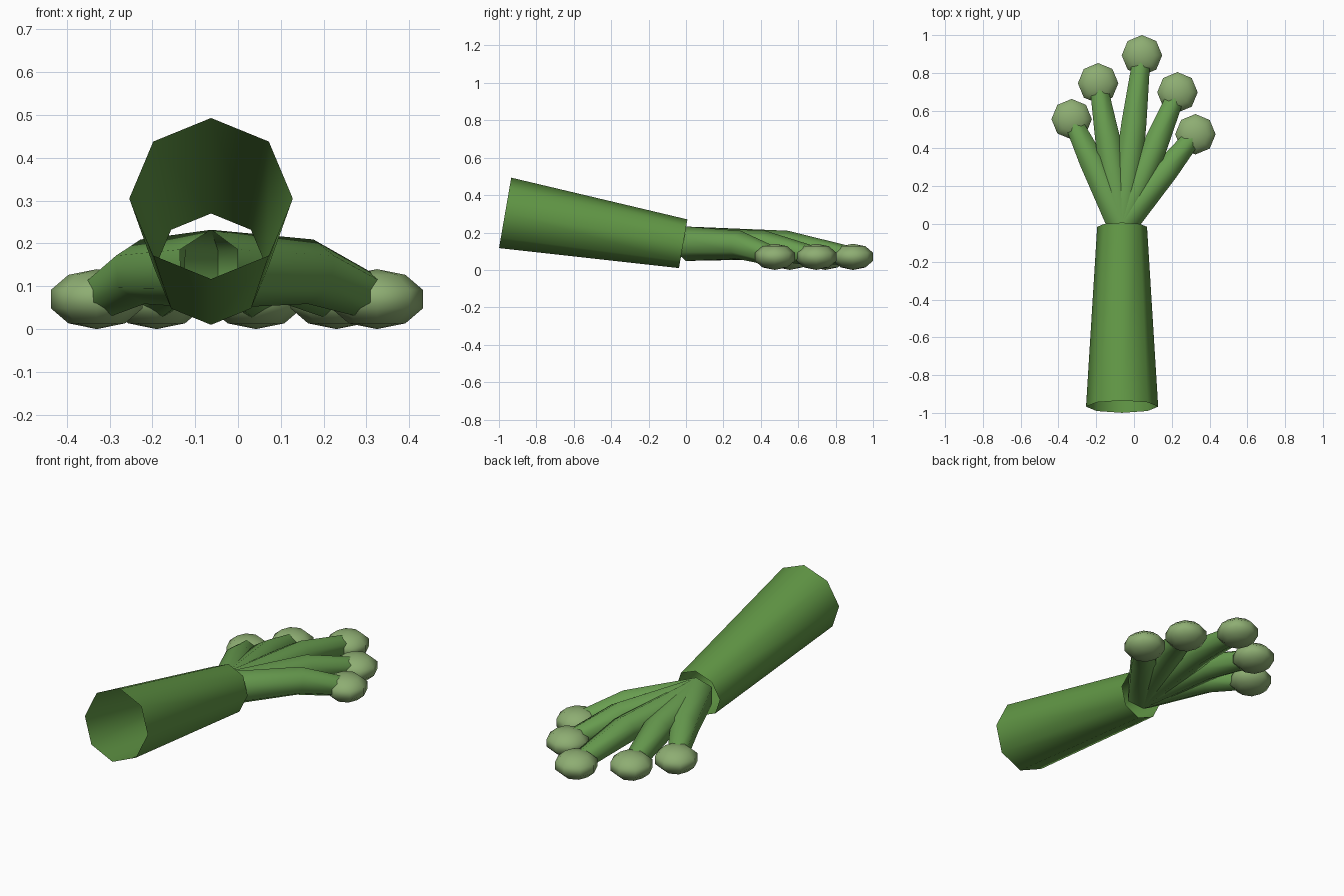
import bpy, bmesh, math
from mathutils import Vector

if "Cube" in bpy.data.objects:
    bpy.data.objects.remove(bpy.data.objects["Cube"])


def material(name, color):
    m = bpy.data.materials.new(name)
    m.diffuse_color = (*color, 1)
    m.use_nodes = True
    m.node_tree.nodes["Principled BSDF"].inputs["Base Color"].default_value = m.diffuse_color
    return m


arm_mat = material("arm_green", (0.12, 0.31, 0.06))
finger_mat = material("finger_green", (0.14, 0.34, 0.08))
pad_mat = material("pad_green", (0.27, 0.42, 0.17))


def finish(name, bm, mat):
    mesh = bpy.data.meshes.new(name)
    for f in bm.faces:
        f.smooth = True
    bm.to_mesh(mesh)
    bm.free()
    mesh.materials.append(mat)
    ob = bpy.data.objects.new(name, mesh)
    bpy.context.collection.objects.link(ob)
    return ob


def open_tube(name, points, radii, sides, mat):
    """Open tube along a path, with one corner of each ring pointing up."""
    pts = [Vector(p) for p in points]
    bm = bmesh.new()
    rings = []
    for i, (p, r) in enumerate(zip(pts, radii)):
        a, b = pts[max(i - 1, 0)], pts[min(i + 1, len(pts) - 1)]
        if 0 < i < len(pts) - 1:
            d = (p - a).normalized() + (b - p).normalized()
        else:
            d = b - a
        d.normalize()
        side = d.cross(Vector((0, 0, 1))).normalized()
        up = side.cross(d)
        rings.append([bm.verts.new(p + r * (math.sin(t) * side + math.cos(t) * up))
                      for t in (2 * math.pi * k / sides for k in range(sides))])
    for r0, r1 in zip(rings, rings[1:]):
        for k in range(sides):
            n = (k + 1) % sides
            bm.faces.new((r0[k], r1[k], r1[n], r0[n]))
    bm.normal_update()
    f = bm.faces[:][0]
    # Make the faces point away from the path
    if f.normal.dot(f.calc_center_median() - (pts[0] + pts[1]) / 2) < 0:
        bmesh.ops.reverse_faces(bm, faces=bm.faces[:])
    return finish(name, bm, mat)


# Forearm: open tapered octagonal sleeve
open_tube("forearm", [(-0.063, -0.967, 0.305), (-0.063, -0.015, 0.14)],
          [0.191, 0.132], 8, arm_mat)

# Fingers fan out from the wrist, each ending in a flattened round pad
wrist = Vector((-0.063, 0, 0.14))
tips = [(-0.33, 0.555), (-0.19, 0.745), (0.042, 0.893), (0.23, 0.697), (0.325, 0.475)]
for i, (x, y) in enumerate(tips, 1):
    tip = Vector((x, y, 0.07))
    knuckle = wrist.lerp(tip, 0.6)
    knuckle.z = 0.134
    open_tube(f"finger_{i}", [wrist, knuckle, tip], [0.092, 0.076, 0.052], 6, finger_mat)

    bm = bmesh.new()
    bmesh.ops.create_uvsphere(bm, u_segments=8, v_segments=5, radius=1)
    pad = finish(f"finger_pad_{i}", bm, pad_mat)
    pad.location = tip
    pad.scale = (0.1126, 0.1126, 0.07)
